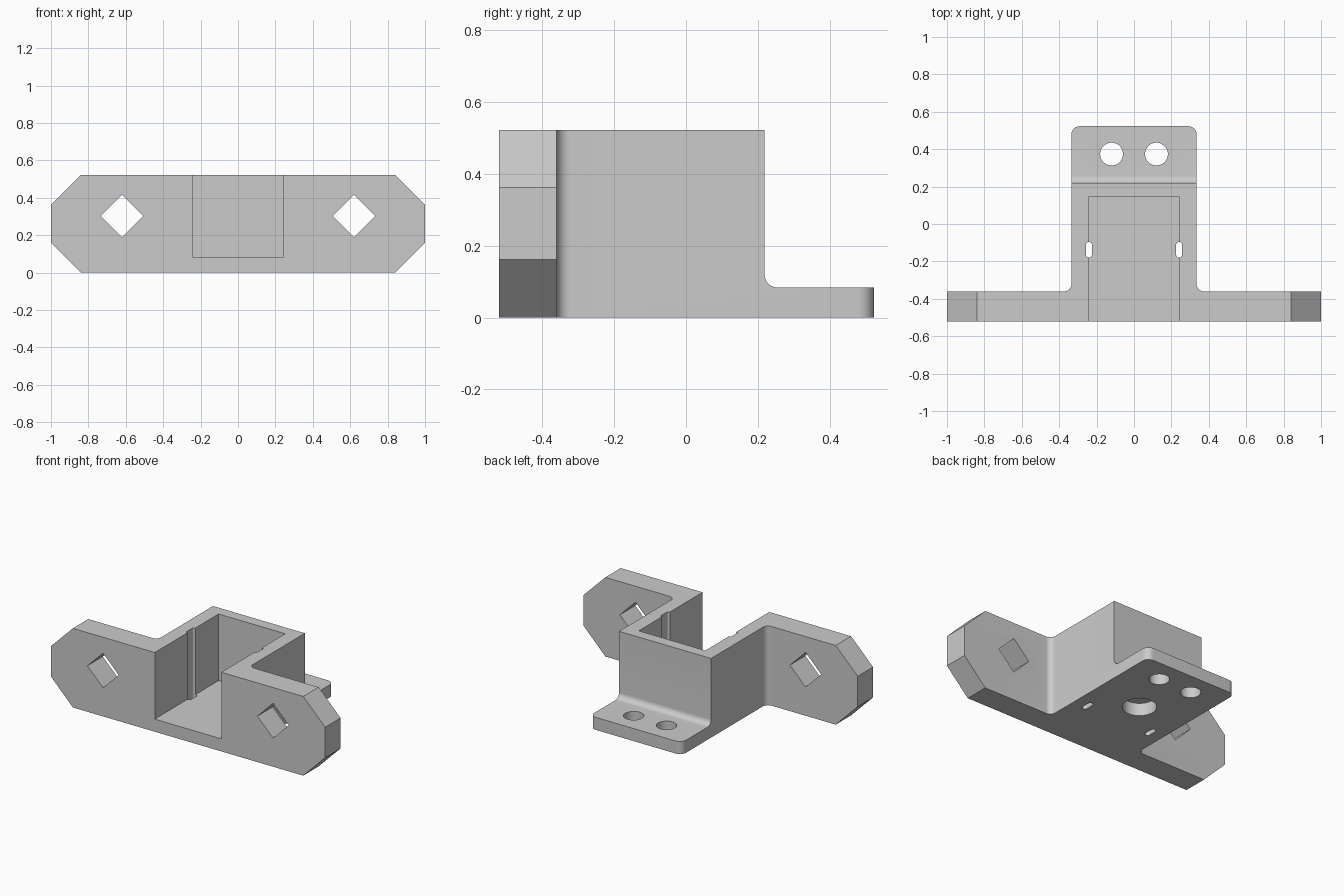
import bpy, bmesh, math
from mathutils import Vector

cube = bpy.data.objects.get("Cube")
if cube:
    bpy.data.objects.remove(cube, do_unlink=True)

grey = bpy.data.materials.new("plain grey")
grey.use_nodes = True
colour = (0.6, 0.6, 0.6, 1)
grey.diffuse_color = colour
grey.node_tree.nodes["Principled BSDF"].inputs["Base Color"].default_value = colour

FRONT, BACK, TOP = -0.52, 0.523, 0.522
FLANGE_BACK, BODY_BACK = -0.36, 0.218
HALF, FLOOR, FILLET = 0.335, 0.083, 0.038


def arc(cx, cy, r, start, end, steps=10):
    """Points along an arc, angles in degrees."""
    angles = [math.radians(start + (end - start) * i / steps) for i in range(steps + 1)]
    return [(cx + r * math.cos(a), cy + r * math.sin(a)) for a in angles]


def prism(name, points, axis, low, high):
    """Extrude a closed 2D outline along x, y or z."""
    place = {"x": lambda a, b, t: (t, a, b),
             "y": lambda a, b, t: (a, t, b),
             "z": lambda a, b, t: (a, b, t)}[axis]
    bm = bmesh.new()
    face = bm.faces.new([bm.verts.new(place(a, b, low)) for a, b in points])
    made = bmesh.ops.extrude_face_region(bm, geom=[face])["geom"]
    shift = Vector(place(0, 0, high - low))
    bmesh.ops.translate(bm, verts=[v for v in made if isinstance(v, bmesh.types.BMVert)], vec=shift)
    bmesh.ops.recalc_face_normals(bm, faces=bm.faces)
    mesh = bpy.data.meshes.new(name)
    bm.to_mesh(mesh)
    bm.free()
    mesh.materials.append(grey)
    obj = bpy.data.objects.new(name, mesh)
    bpy.context.collection.objects.link(obj)
    return obj


def rect(x0, x1, y0, y1):
    return [(x0, y0), (x1, y0), (x1, y1), (x0, y1)]


# Plan outline: wide flange, filleted body, tongue with rounded corners
right_half = [(1, FRONT), (1, FLANGE_BACK)]
right_half += arc(HALF + FILLET, FLANGE_BACK + FILLET, FILLET, 270, 180)
right_half += arc(HALF - 0.045, BACK - 0.045, 0.045, 0, 90)
outline = right_half + [(-x, y) for x, y in reversed(right_half)]
bracket = prism("mounting_bracket", outline, "z", 0, TOP)

# Step down to the thin tongue, with a fillet at its root
step = [(BODY_BACK, 1), (BODY_BACK, FLOOR + FILLET)]
step += arc(BODY_BACK + FILLET, FLOOR + FILLET, FILLET, 180, 270) + [(1, FLOOR), (1, 1)]
cutters = [prism("step_cutter", step, "x", -0.6, 0.6)]

# Open pocket and the round hole in its floor
cutters.append(prism("pocket_cutter", rect(-0.243, 0.243, -0.8, 0.145), "z", FLOOR, 1))
cutters.append(prism("centre_hole_cutter", arc(0, 0.05, 0.101, 0, 360, 48)[:-1], "z", -0.2, FLOOR))

for side in (-1, 1):
    # Chamfered flange ends
    for edge, inner in ((TOP, 0.362), (0, 0.161)):
        out = 1 if edge else -1
        slope = (edge - inner) / 0.16
        end = [(side * 0.84, edge), (side, inner), (side * 1.1, inner - 0.1 * slope),
               (side * 1.1, edge + out * 0.1), (side * 0.74, edge + 0.1 * slope)]
        cutters.append(prism("chamfer_cutter", end, "y", -0.8, 0))
    # Diamond bolt holes
    diamond = arc(side * 0.62, 0.303, 0.114, 0, 360, 4)[:-1]
    cutters.append(prism("diamond_cutter", diamond, "y", -0.8, 0))
    # Round holes in the tongue
    hole = arc(side * 0.12, 0.374, 0.061, 0, 360, 40)[:-1]
    cutters.append(prism("tongue_hole_cutter", hole, "z", -0.2, 0.3))
    # Rounded tie slots running up the pocket walls
    slot = arc(side * 0.241, -0.112, 0.016, 0, 180) + arc(side * 0.241, -0.164, 0.016, 180, 360)
    cutters.append(prism("slot_cutter", slot, "z", -0.2, 1))

# Cut everything away, then discard the cutters
bpy.ops.object.select_all(action="DESELECT")
bpy.context.view_layer.objects.active = bracket
bracket.select_set(True)
for cutter in cutters:
    cutter.hide_render = True
    mod = bracket.modifiers.new(cutter.name, "BOOLEAN")
    mod.operation, mod.solver, mod.object = "DIFFERENCE", "EXACT", cutter
    bpy.ops.object.modifier_apply(modifier=mod.name)
    bpy.data.objects.remove(cutter, do_unlink=True)

bpy.ops.object.shade_smooth_by_angle(angle=math.radians(30))
